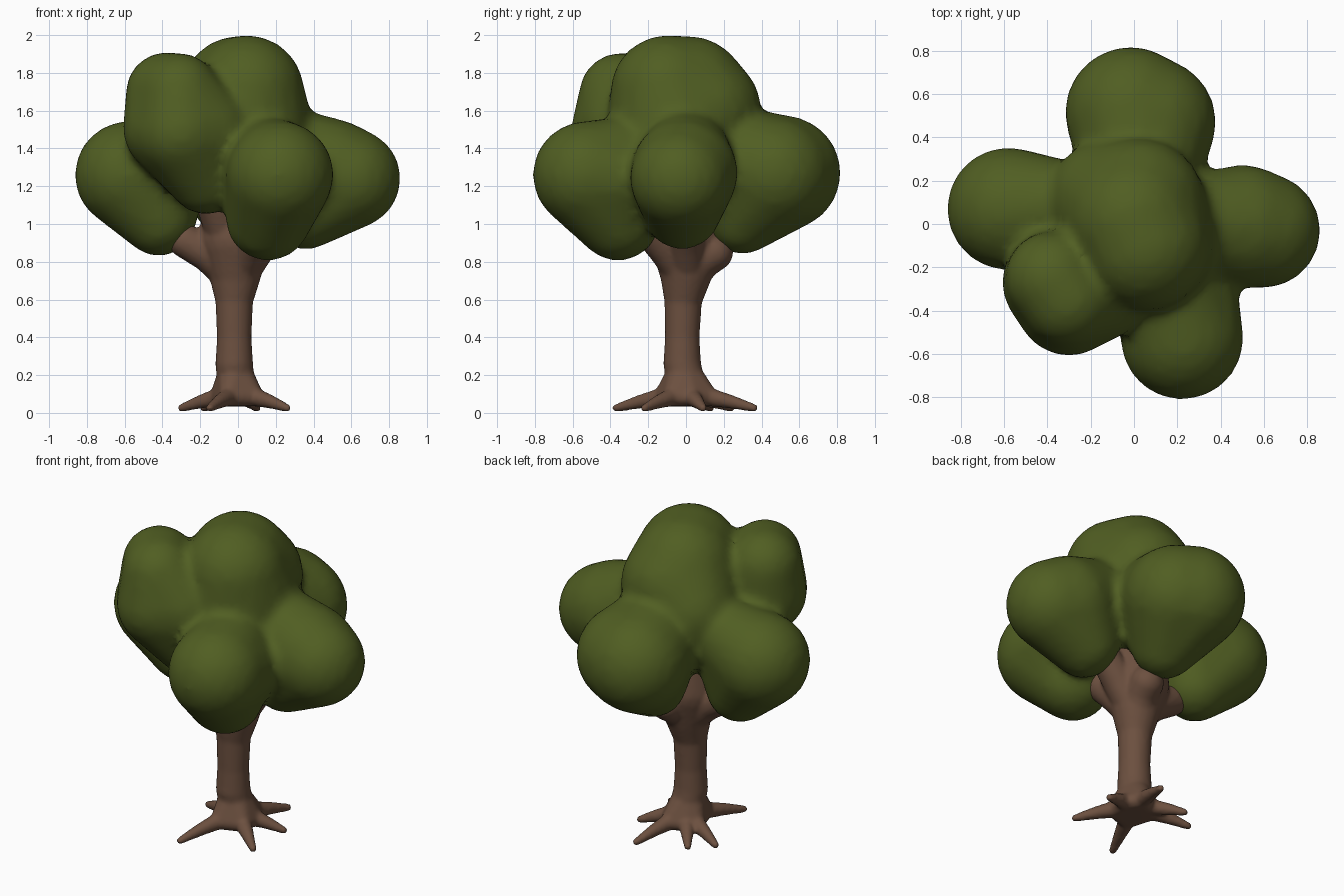
import bpy, bmesh
from mathutils import Matrix, Vector

cube = bpy.data.objects.get("Cube")
if cube:
    bpy.data.objects.remove(cube)


def material(name, color):
    m = bpy.data.materials.new(name)
    m.use_nodes = True
    m.diffuse_color = color
    bsdf = m.node_tree.nodes["Principled BSDF"]
    bsdf.inputs["Base Color"].default_value = color
    bsdf.inputs["Roughness"].default_value = 0.9
    return m


def hull(target, balls):
    """Add the convex hull wrapped around (x, y, z, radius) balls."""
    bm = bmesh.new()
    for x, y, z, r in balls:
        bmesh.ops.create_icosphere(bm, subdivisions=3, radius=r,
                                   matrix=Matrix.Translation((x, y, z)))
    result = bmesh.ops.convex_hull(bm, input=bm.verts)
    spare = {e for e in result["geom_interior"] + result["geom_unused"]
             if isinstance(e, bmesh.types.BMVert)}
    bmesh.ops.delete(bm, geom=list(spare), context="VERTS")
    temp = bpy.data.meshes.new("temp")
    bm.to_mesh(temp)
    bm.free()
    target.from_mesh(temp)
    bpy.data.meshes.remove(temp)


def limb(target, balls):
    """Tapered tube through a chain of balls."""
    for pair in zip(balls, balls[1:]):
        hull(target, pair)


def finish(bm, name, mat, voxel, smoothing):
    """Fuse the overlapping hulls into one soft skin."""
    mesh = bpy.data.meshes.new(name)
    bm.to_mesh(mesh)
    bm.free()
    ob = bpy.data.objects.new(name, mesh)
    bpy.context.collection.objects.link(ob)
    mesh.materials.append(mat)
    remesh = ob.modifiers.new("fuse", "REMESH")
    remesh.mode = "VOXEL"
    remesh.voxel_size = voxel
    remesh.use_smooth_shade = True
    smooth = ob.modifiers.new("soften", "SMOOTH")
    smooth.factor = 0.5
    smooth.iterations = smoothing


leaf_green = material("leaf green", (0.081, 0.112, 0.016, 1))
bark_brown = material("bark brown", (0.15, 0.08, 0.05, 1))

# Leaf clumps: each narrows towards the trunk
clumps = [
    # crown
    [(0.05, -0.1, 1.7, 0.3), (0.0, 0.02, 1.69, 0.305), (0.02, -0.05, 1.51, 0.375),
     (0.02, 0.09, 1.6, 0.31), (-0.12, 0.11, 1.48, 0.28)],
    # left side clump
    [(-0.58, 0.07, 1.26, 0.285), (-0.42, 0.05, 1.03, 0.2), (-0.35, 0.08, 1.36, 0.22)],
    # high front clump
    [(-0.38, -0.25, 1.695, 0.215), (-0.31, -0.35, 1.69, 0.215), (-0.36, -0.27, 1.51, 0.25),
     (-0.3, -0.36, 1.49, 0.25), (-0.18, -0.3, 1.5, 0.25), (-0.17, -0.25, 1.25, 0.2)],
    # low front clump
    [(0.222, -0.527, 1.26, 0.285), (0.16, -0.36, 1.03, 0.225),
     (0.25, -0.38, 1.24, 0.24), (0.14, -0.25, 1.35, 0.23)],
    # right side clump
    [(0.595, -0.03, 1.24, 0.267), (0.5, -0.01, 1.27, 0.285),
     (0.36, -0.02, 1.07, 0.205), (0.3, 0, 1.38, 0.23)],
    # back clump
    [(-0.015, 0.515, 1.27, 0.305), (0.08, 0.47, 1.27, 0.3),
     (0.02, 0.3, 1.03, 0.19), (0.03, 0.22, 1.36, 0.27)],
]
bm = bmesh.new()
for balls in clumps:
    hull(bm, balls)
finish(bm, "foliage", leaf_green, 0.03, 3)

# Trunk, flaring at both ends
bm = bmesh.new()
limb(bm, [(-0.01, 0, 0.15, 0.1), (-0.02, -0.02, 0.26, 0.1), (-0.02, -0.02, 0.4, 0.092),
          (-0.02, -0.015, 0.6, 0.1), (-0.015, 0, 0.74, 0.138), (-0.02, 0, 0.92, 0.19),
          (-0.02, 0, 1.08, 0.165)])

# Branches reaching into the clumps
for tip in [(-0.28, 0, 0.91, 0.09), (0.2, 0, 1.0, 0.09),
            (0.1, -0.18, 0.95, 0.09), (0.03, 0.15, 0.85, 0.1), (-0.13, -0.12, 1.13, 0.1)]:
    mid = Vector((0, 0, 0.76, 0.11)).lerp(Vector(tip), 0.55)
    limb(bm, [(-0.01, 0.01, 0.71, 0.1), tuple(mid), tip])

# Roots spreading over the ground from a webbed foot
roots = [(-0.15, -0.37), (0.26, -0.22), (0.26, 0.09),
         (0.1, 0.36), (-0.18, 0.24), (-0.3, 0.13)]
foot = [(x * 0.33, y * 0.33, 0.085, 0.05) for x, y in roots]
hull(bm, foot + [(-0.015, -0.01, 0.2, 0.095)])
for (x, y), base in zip(roots, foot):
    limb(bm, [base, (x * 0.65, y * 0.65, 0.06, 0.037), (x, y, 0.026, 0.022)])
finish(bm, "trunk_and_roots", bark_brown, 0.013, 5)
